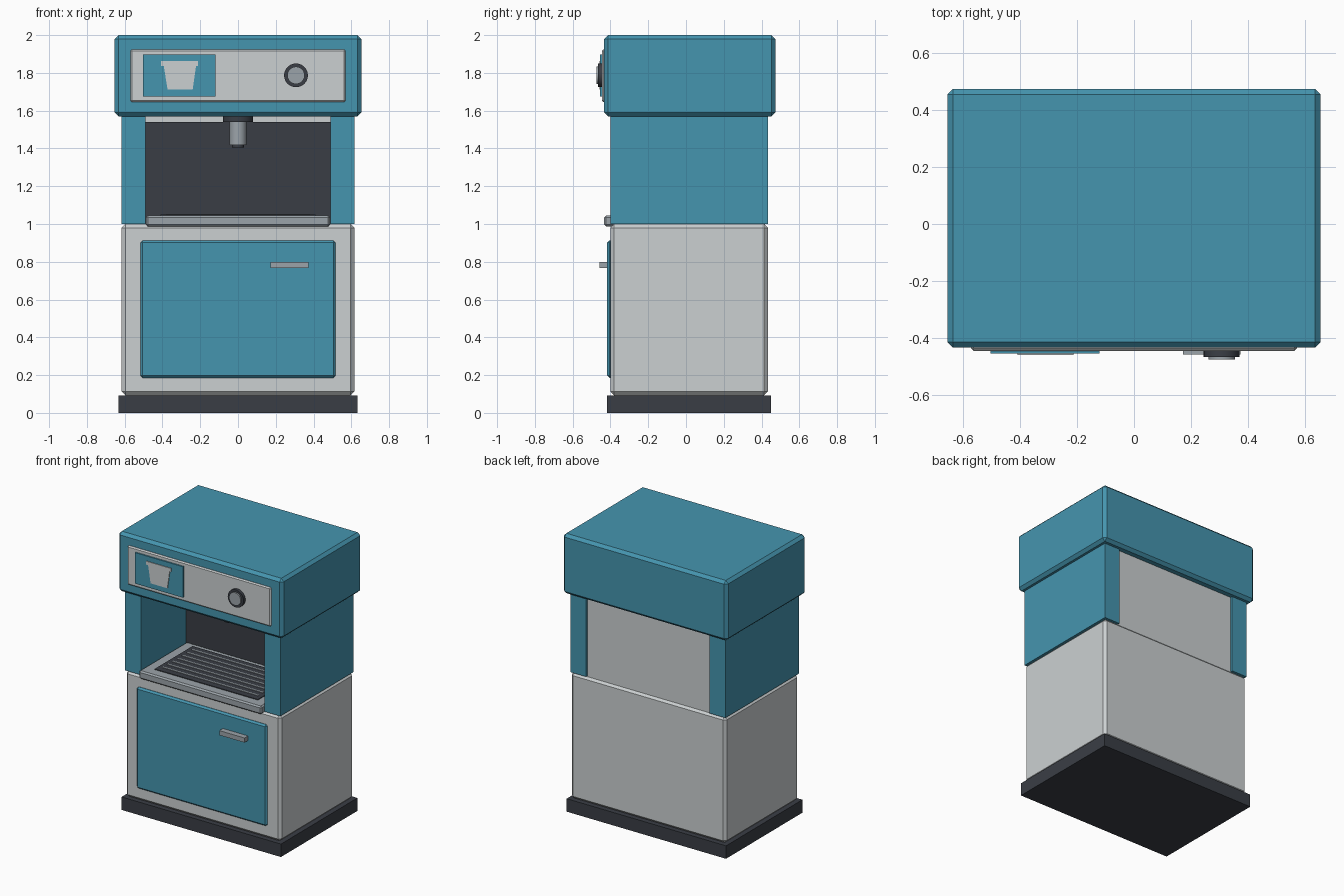
import bpy, bmesh, math

if "Cube" in bpy.data.objects:
    bpy.data.objects.remove(bpy.data.objects["Cube"])


def material(name, rgb):
    m = bpy.data.materials.new(name)
    m.diffuse_color = (*rgb, 1)
    m.use_nodes = True
    m.node_tree.nodes["Principled BSDF"].inputs["Base Color"].default_value = m.diffuse_color
    return m


TEAL = material("teal", (0.06, 0.30, 0.43))
LIGHT = material("light_grey", (0.60, 0.63, 0.64))
DARK = material("dark_grey", (0.042, 0.048, 0.06))
STEEL = material("steel", (0.33, 0.37, 0.40))


def finish(name, bm, mat, bevel=0):
    bmesh.ops.recalc_face_normals(bm, faces=bm.faces)
    me = bpy.data.meshes.new(name)
    bm.to_mesh(me)
    bm.free()
    me.materials.append(mat)
    ob = bpy.data.objects.new(name, me)
    bpy.context.collection.objects.link(ob)
    if bevel:
        mod = ob.modifiers.new("bevel", 'BEVEL')
        mod.width = bevel
        mod.segments = 1
    return ob


def box(name, x, y, z, mat, bevel=0):
    """Box from (min, max) ranges."""
    bm = bmesh.new()
    bmesh.ops.create_cube(bm, size=1)
    for v in bm.verts:
        for i, (a, b) in enumerate((x, y, z)):
            v.co[i] = a if v.co[i] < 0 else b
    return finish(name, bm, mat, bevel)


def cylinder(name, centre, radius, depth, mat, facing_front=False, bevel=0):
    bm = bmesh.new()
    bmesh.ops.create_cone(bm, cap_ends=True, segments=32, radius1=radius,
                          radius2=radius, depth=depth)
    ob = finish(name, bm, mat, bevel)
    ob.location = centre
    if facing_front:
        ob.rotation_euler.x = math.pi / 2
    bpy.context.view_layer.objects.active = ob
    ob.select_set(True)
    bpy.ops.object.shade_smooth_by_angle(angle=math.radians(30))
    ob.select_set(False)
    return ob


def plate(name, outline, y0, y1, mat):
    """Extrude an x-z outline along y."""
    bm = bmesh.new()
    face = bm.faces.new([bm.verts.new((x, y1, z)) for x, z in outline])
    ext = bmesh.ops.extrude_face_region(bm, geom=[face])
    for v in ext["geom"]:
        if isinstance(v, bmesh.types.BMVert):
            v.co.y = y0
    return finish(name, bm, mat)


# Plinth, lower cabinet and header
box("plinth", (-0.633, 0.633), (-0.417, 0.45), (0, 0.093), DARK)
box("cabinet", (-0.616, 0.616), (-0.40, 0.433), (0.093, 1.0), LIGHT, 0.02)
box("header", (-0.653, 0.653), (-0.433, 0.473), (1.57, 2.0), TEAL, 0.02)

# Side columns and back of the serving bay
for side, s in (("left", -1), ("right", 1)):
    box(side + "_column", sorted((s * 0.49, s * 0.616)), (-0.40, 0.433),
        (1.0, 1.575), TEAL)
box("back_panel", (-0.492, 0.492), (0.13, 0.418), (0.99, 1.575), LIGHT)
box("bay_lining", (-0.49, 0.49), (0.11, 0.13), (1.0, 1.54), DARK)

# Cabinet door and handle
box("door", (-0.517, 0.517), (-0.417, -0.39), (0.185, 0.913), TEAL, 0.012)
box("door_handle", (0.172, 0.372), (-0.457, -0.41), (0.767, 0.80), STEEL)

# Drip tray with slatted grille
box("drip_tray", (-0.487, 0.487), (-0.433, 0.112), (0.987, 1.045), STEEL, 0.01)
box("tray_grille", (-0.41, 0.41), (-0.36, 0.07), (1.04, 1.05), DARK)
for i in range(7):
    y = -0.31 + i * 0.055
    box(f"grille_slat_{i + 1}", (-0.38, 0.38), (y - 0.006, y + 0.006),
        (1.045, 1.054), STEEL)

# Dispensing nozzle
NY = -0.1
cylinder("nozzle_collar", (0, NY, 1.557), 0.08, 0.034, DARK)
cylinder("nozzle", (0, NY, 1.482), 0.045, 0.125, STEEL)
cylinder("nozzle_tip", (0, NY, 1.415), 0.032, 0.02, DARK)

# Control panel, display and cup symbol
box("control_panel", (-0.57, 0.57), (-0.444, -0.425), (1.645, 1.925), LIGHT, 0.008)
box("display", (-0.502, -0.12), (-0.454, -0.44), (1.675, 1.897), TEAL)
plate("cup_symbol", [(-0.373, 1.712), (-0.24, 1.712), (-0.222, 1.837),
                     (-0.212, 1.837), (-0.212, 1.862), (-0.408, 1.862),
                     (-0.408, 1.837), (-0.393, 1.837)],
      -0.459, -0.45, LIGHT)

# Control knob
cylinder("knob", (0.307, -0.452, 1.787), 0.063, 0.026, DARK, True)
cylinder("knob_cap", (0.307, -0.465, 1.787), 0.046, 0.018, STEEL, True)
